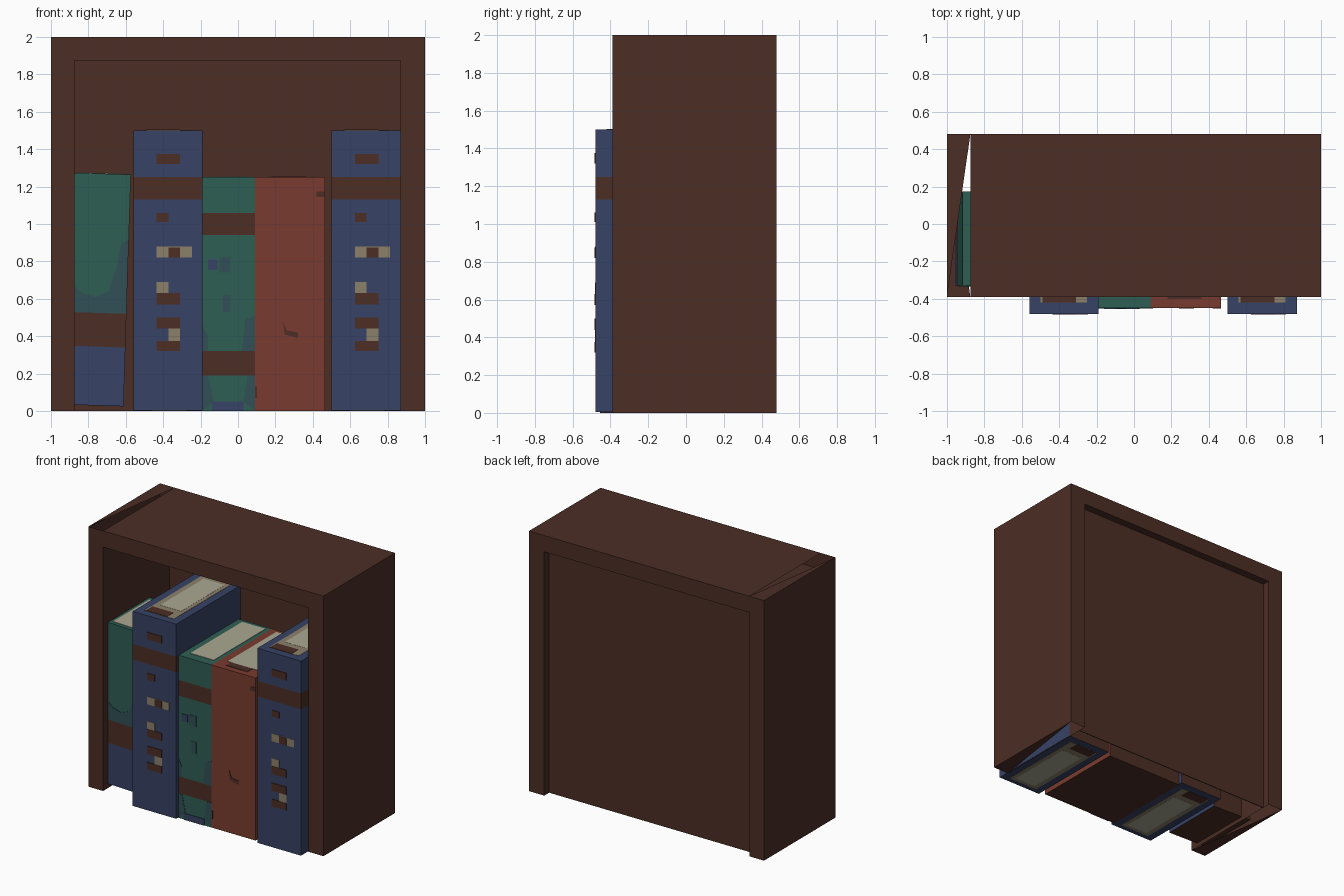
import bpy, bmesh, math
from mathutils import Matrix, Vector

if "Cube" in bpy.data.objects:
    bpy.data.objects.remove(bpy.data.objects["Cube"], do_unlink=True)


def linear(v):
    v /= 255
    return v / 12.92 if v <= 0.04045 else ((v + 0.055) / 1.055) ** 2.4


def material(name, *rgb):
    m = bpy.data.materials.new(name)
    m.use_nodes = True
    col = [linear(v) for v in rgb] + [1]
    m.diffuse_color = col
    m.node_tree.nodes["Principled BSDF"].inputs["Base Color"].default_value = col
    return m


BROWN = material("dark_wood_brown", 76, 46, 37)
BLUE = material("navy_blue", 55, 66, 101)
GREEN = material("bottle_green", 47, 95, 84)
RED = material("brick_red", 121, 59, 46)
TAN = material("aged_tan", 140, 128, 106)
CREAM = material("page_cream", 170, 167, 146)
SLATE = material("slate_teal", 49, 80, 86)


def finish(name, bm, mats, matrix=None, normals=True):
    if normals:
        bmesh.ops.recalc_face_normals(bm, faces=bm.faces[:])
    if matrix:
        bm.transform(matrix)
    me = bpy.data.meshes.new(name)
    bm.to_mesh(me)
    bm.free()
    for m in mats:
        me.materials.append(m)
    ob = bpy.data.objects.new(name, me)
    bpy.context.scene.collection.objects.link(ob)
    return ob


def rect(x0, x1, v0, v1):
    return [(x0, v0), (x1, v0), (x1, v1), (x0, v1)]


def plates(name, axis, level, polys, mat, thick=0.003, matrix=None):
    """Thin painted plates: axis 'y' takes (x, z) outlines, 'z' takes (x, y)."""
    bm = bmesh.new()
    step = Vector((0, thick, 0)) if axis == "y" else Vector((0, 0, thick))
    for poly in polys:
        pts = [(a, level, b) if axis == "y" else (a, b, level) for a, b in poly]
        face = bm.faces.new([bm.verts.new(p) for p in pts])
        ext = bmesh.ops.extrude_face_region(bm, geom=[face])["geom"]
        bmesh.ops.translate(bm, vec=step, verts=[v for v in ext if isinstance(v, bmesh.types.BMVert)])
    return finish(name, bm, [mat], matrix)


def book(name, x, y, z, cover, bands=(), plain_bottom=False, matrix=None):
    """Block with coloured bands (low, high, material) and a brown back."""
    bm = bmesh.new()
    size = Vector((x[1] - x[0], y[1] - y[0], z[1] - z[0]))
    mid = Vector((sum(x) / 2, sum(y) / 2, sum(z) / 2))
    bmesh.ops.create_cube(bm, size=1, matrix=Matrix.Translation(mid) @ Matrix.Diagonal((*size, 1)))
    for level in {v for b in bands for v in b[:2] if z[0] < v < z[1]}:
        bmesh.ops.bisect_plane(bm, geom=bm.verts[:] + bm.edges[:] + bm.faces[:],
                               plane_co=(0, 0, level), plane_no=(0, 0, 1))
    mats = [cover, BROWN] + [b[2] for b in bands]
    bm.normal_update()
    for f in bm.faces:
        c = f.calc_center_median()
        if f.normal.y > 0.9 or (plain_bottom and f.normal.z < -0.9):
            f.material_index = 1
            continue
        for i, b in enumerate(bands):
            if b[0] <= c.z <= b[1] and abs(f.normal.z) < 0.5:
                f.material_index = i + 2
    return finish(name, bm, mats, matrix)


# Case: hollow frame, with open wedges in the top and under the side walls
F, B = -0.39, 0.48
L, R, H = -0.875, 0.87, 1.875
bm = bmesh.new()


def add(*pts):
    bm.faces.new([bm.verts.new(p) for p in pts])


for y in (F, B):
    add((-1, y, 0), (L, y, 0), (L, y, H), (-1, y, 2))
    add((1, y, 0), (R, y, 0), (R, y, H), (1, y, 2))
    add((-1, y, 2), (L, y, H), (R, y, H), (1, y, 2))
for a, b in [((-1, 0), (-1, 2)), ((1, 0), (1, 2)), ((L, 0), (L, H)), ((R, 0), (R, H)),
             ((L, H), (R, H)), ((L, 2), (1, 2))]:
    add((a[0], F, a[1]), (b[0], F, b[1]), (b[0], B, b[1]), (a[0], B, a[1]))
add((-1, F, 2), (L, B, 2), (-1, B, 2))
for outer, inner in ((-1, L), (1, R)):
    add((outer, F, 0), (inner, F, 0), (outer, B, 0))
bmesh.ops.remove_doubles(bm, verts=bm.verts[:], dist=0.0005)
finish("case_frame", bm, [BROWN])

plates("back_panel", "y", 0.415, [rect(L, R, 0, H)], BROWN, thick=0.006)

# Two matching tall blue books
for side, x0, x1 in (("right", -0.56, -0.19), ("left", 0.5, 0.872)):
    tag = side + "_blue_book"
    book(tag, (x0, x1), (-0.48, 0.31), (0.004, 1.5), BLUE, [(1.13, 1.25, BROWN)])
    a = x0 + 0.125
    b, c = a + 0.063, a + 0.125
    front = -0.48
    plates(tag + "_tan_marks", "y", front,
           [rect(a, a + 0.188, 0.82, 0.88), rect(a, b, 0.63, 0.69), rect(b, c, 0.375, 0.44)],
           TAN, thick=-0.003)
    plates(tag + "_brown_marks", "y", front,
           [rect(a, c, 1.32, 1.375), rect(a, b, 1.01, 1.06), rect(b, c, 0.82, 0.875),
            rect(a, c, 0.57, 0.63), rect(a, c, 0.44, 0.5), rect(a, c, 0.32, 0.375)],
           BROWN, thick=-0.005)
    # Page blocks painted on top and bottom
    for end, level, s, flip in (("top", 1.5, 1, 1), ("bottom", 0.004, -1, -1)):
        def along(v):
            return v if flip > 0 else -0.17 - v
        for part, mat, t, xa, xb, ya, yb in (
                ("page_edge", TAN, 0.002, 0.06, 0.31, -0.42, 0.27),
                ("pages", CREAM, 0.003, 0.1, 0.28, -0.29, 0.24),
                ("page_stain", BROWN, 0.004, 0.07, 0.25, -0.42, -0.34)):
            plates(f"{tag}_{end}_{part}", "z", level,
                   [rect(x0 + xa, x0 + xb, along(ya), along(yb))], mat, thick=s * t)

# Green book in the middle
book("green_book", (-0.19, 0.09), (-0.45, 0.28), (0, 1.25), GREEN,
     [(0.19, 0.32, BROWN), (0.94, 1.06, BROWN)], plain_bottom=True)
plates("green_book_pages", "z", 1.25, [rect(-0.14, 0.06, -0.38, 0.25)], CREAM)
plates("green_book_slate_marks", "y", -0.45,
       [[(-0.19, 0), (-0.13, 0.05), (-0.16, 0.19), (-0.19, 0.19)],
        [(0.09, 0), (0.03, 0.05), (0.05, 0.19), (0.09, 0.19)],
        [(0.02, 0.32), (0.09, 0.32), (0.09, 0.51), (0.04, 0.49)],
        rect(-0.08, -0.04, 0.53, 0.62), rect(-0.1, -0.04, 0.74, 0.82),
        [(-0.19, 0.32), (-0.16, 0.32), (-0.16, 0.4), (-0.19, 0.46)]],
       SLATE, thick=-0.003)
plates("green_book_blue_marks", "y", -0.45,
       [rect(-0.16, -0.11, 0.755, 0.81), rect(-0.14, 0.03, 0, 0.05)], BLUE, thick=-0.005)

# Red book
book("red_book", (0.09, 0.465), (-0.45, 0.28), (0, 1.25), RED, plain_bottom=True)
plates("red_book_pages", "z", 1.25, [rect(0.15, 0.42, -0.34, 0.25)], CREAM)
plates("red_book_page_stain", "z", 1.25, [rect(0.18, 0.36, -0.4, -0.34)], BROWN)
plates("red_book_scuffs", "y", -0.45,
       [rect(0.42, 0.465, 1.145, 1.175), rect(0.09, 0.102, 0.07, 0.13),
        [(0.24, 0.48), (0.25, 0.41), (0.32, 0.39), (0.32, 0.42), (0.26, 0.43)]],
       BROWN, thick=-0.003)

# Leaning book, sunk into the hollow side wall
lean = Matrix.Translation((-0.612, 0, 0.025)) @ Matrix.Rotation(math.radians(1.8), 4, "Y")
book("leaning_book", (-0.345, 0), (-0.33, 0.175), (0, 1.24), GREEN,
     [(0, 0.315, BLUE), (0.315, 0.495, BROWN)], plain_bottom=True, matrix=lean)
plates("leaning_book_worn_patch", "y", -0.33,
       [[(-0.345, 0.495), (0, 0.495), (0, 0.89), (-0.04, 0.87), (-0.06, 0.74), (-0.1, 0.61),
         (-0.17, 0.58), (-0.24, 0.6), (-0.3, 0.65), (-0.345, 0.65)]],
       SLATE, thick=-0.003, matrix=lean)
plates("leaning_book_pages", "z", 1.24, [rect(-0.28, -0.05, -0.3, 0.14)], CREAM, matrix=lean)
